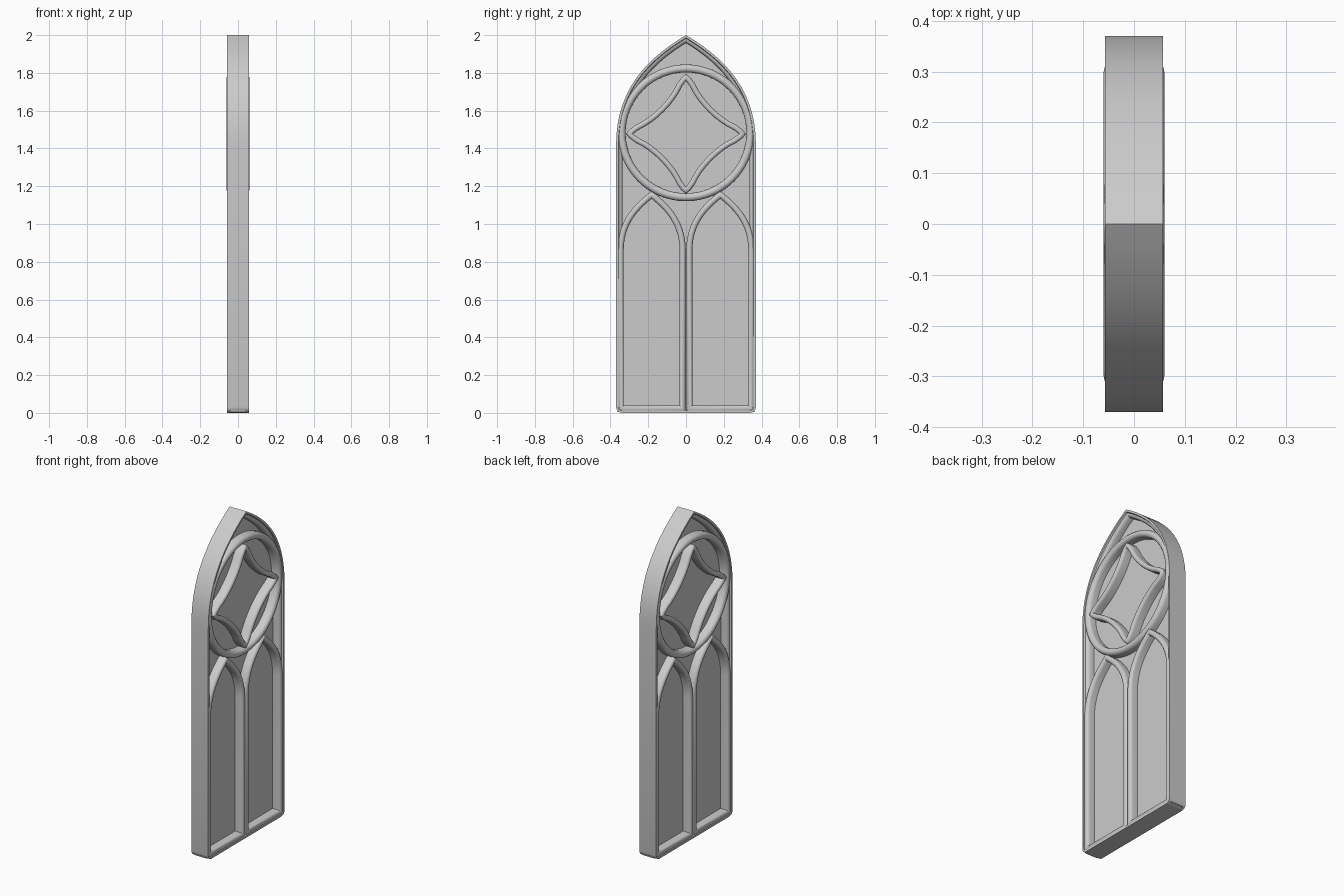
import bpy, bmesh, math
from mathutils import Vector

if "Cube" in bpy.data.objects:
    bpy.data.objects.remove(bpy.data.objects["Cube"])


def bezier(a, b, c, d, n):
    pts = []
    for i in range(n + 1):
        t = i / n
        pts.append(tuple((1-t)**3*p + 3*t*(1-t)**2*q + 3*t*t*(1-t)*r + t**3*s
                         for p, q, r, s in zip(a, b, c, d)))
    return pts


def finish(name, bm):
    bmesh.ops.recalc_face_normals(bm, faces=bm.faces[:])
    me = bpy.data.meshes.new(name)
    bm.to_mesh(me)
    bm.free()
    for p in me.polygons:
        p.use_smooth = True
    me.set_sharp_from_angle(angle=math.radians(35))
    ob = bpy.data.objects.new(name, me)
    bpy.context.collection.objects.link(ob)
    return ob


def sweep(name, path, profile):
    """Sweep a closed (inset, x) profile round a closed counter-clockwise (y, z) path."""
    bm = bmesh.new()
    n, rings = len(path), []
    for i in range(n):
        p = Vector(path[i])
        d0 = (p - Vector(path[i - 1])).normalized()
        d1 = (Vector(path[(i + 1) % n]) - p).normalized()
        n0, n1 = Vector((-d0.y, d0.x)), Vector((-d1.y, d1.x))
        m = (n0 + n1).normalized()
        m = m / max(m.dot(n0), 0.5)
        rings.append([bm.verts.new((x, p.x + m.x * o, p.y + m.y * o)) for o, x in profile])
    k = len(profile)
    for i in range(n):
        a, b = rings[i], rings[(i + 1) % n]
        for j in range(k):
            bm.faces.new((a[j], a[(j + 1) % k], b[(j + 1) % k], b[j]))
    return finish(name, bm)


def bar(w, d):
    """Bar section with a rounded moulding on both faces."""
    r = w / 2
    half = [(r - r * math.cos(math.pi * i / 6), d - r + r * math.sin(math.pi * i / 6))
            for i in range(7)]
    return half + [(o, -x) for o, x in reversed(half)]


def arch(cy, hw, z0, spring, apex, h1, h2, h3, corner):
    """Pointed arch outline with rounded bottom corners, counter-clockwise."""
    side = [(corner * math.sin(a) + hw - corner, z0 + corner - corner * math.cos(a))
            for a in [math.pi / 8 * i for i in range(5)]] if corner else [(hw, z0)]
    side += bezier((hw, spring), (hw, h3), h2, h1, 1)[:1]
    side += bezier((hw, spring), (hw, h3), h2, (0, apex), 14)[1:-1]
    pts = side + [(0, apex)] + [(-y, z) for y, z in reversed(side)]
    return [(cy + y, z) for y, z in pts]


# outer frame: flat outside, stepped rounded moulding inside
outline = arch(0, 0.37, 0, 1.42, 2.0, (0, 2), (0.22, 1.87), 1.70, 0.03)
half = [(0, 0.057), (0.012, 0.057), (0.015, 0.048), (0.024, 0.046), (0.031, 0.04), (0.035, 0.03)]
sweep("outer_frame", outline, half + [(o, -x) for o, x in reversed(half)])

# glass pane in the middle of the depth
bm = bmesh.new()
inner = [(y * 0.96, 1 + (z - 1) * 0.985) for y, z in outline]
front = [bm.verts.new((0.004, y, z)) for y, z in inner]
back = [bm.verts.new((-0.004, y, z)) for y, z in inner]
bm.faces.new(front)
bm.faces.new(back[::-1])
for i in range(len(inner)):
    bm.faces.new((front[i - 1], front[i], back[i], back[i - 1]))
finish("glass_pane", bm)

# two lancet arches sharing the central mullion
for s, label in ((-1, "left"), (1, "right")):
    path = arch(s * 0.182, 0.181, 0.006, 0.86, 1.175, (0, 1.175), (0.10, 1.10), 1.01, 0)
    sweep("lancet_" + label, path, bar(0.033, 0.055))

# round tracery ring
cz = 1.4825
ring = [(0.362 * math.cos(2 * math.pi * i / 64), cz + 0.362 * math.sin(2 * math.pi * i / 64))
        for i in range(64)]
sweep("tracery_ring", ring, bar(0.042, 0.056))

# four-pointed star inside the ring, one quarter repeated by rotation
quarter = [(0.318, 0), (0.297, 0.025)] + bezier((0.265, 0.048), (0.18, 0.085), (0.085, 0.18),
                                                (0.048, 0.265), 8) + [(0.025, 0.297)]
star = []
for q in range(4):
    c, s = round(math.cos(q * math.pi / 2)), round(math.sin(q * math.pi / 2))
    star += [(y * c - z * s, 1.477 + y * s + z * c) for y, z in quarter]
sweep("tracery_star", star, bar(0.03, 0.06))
